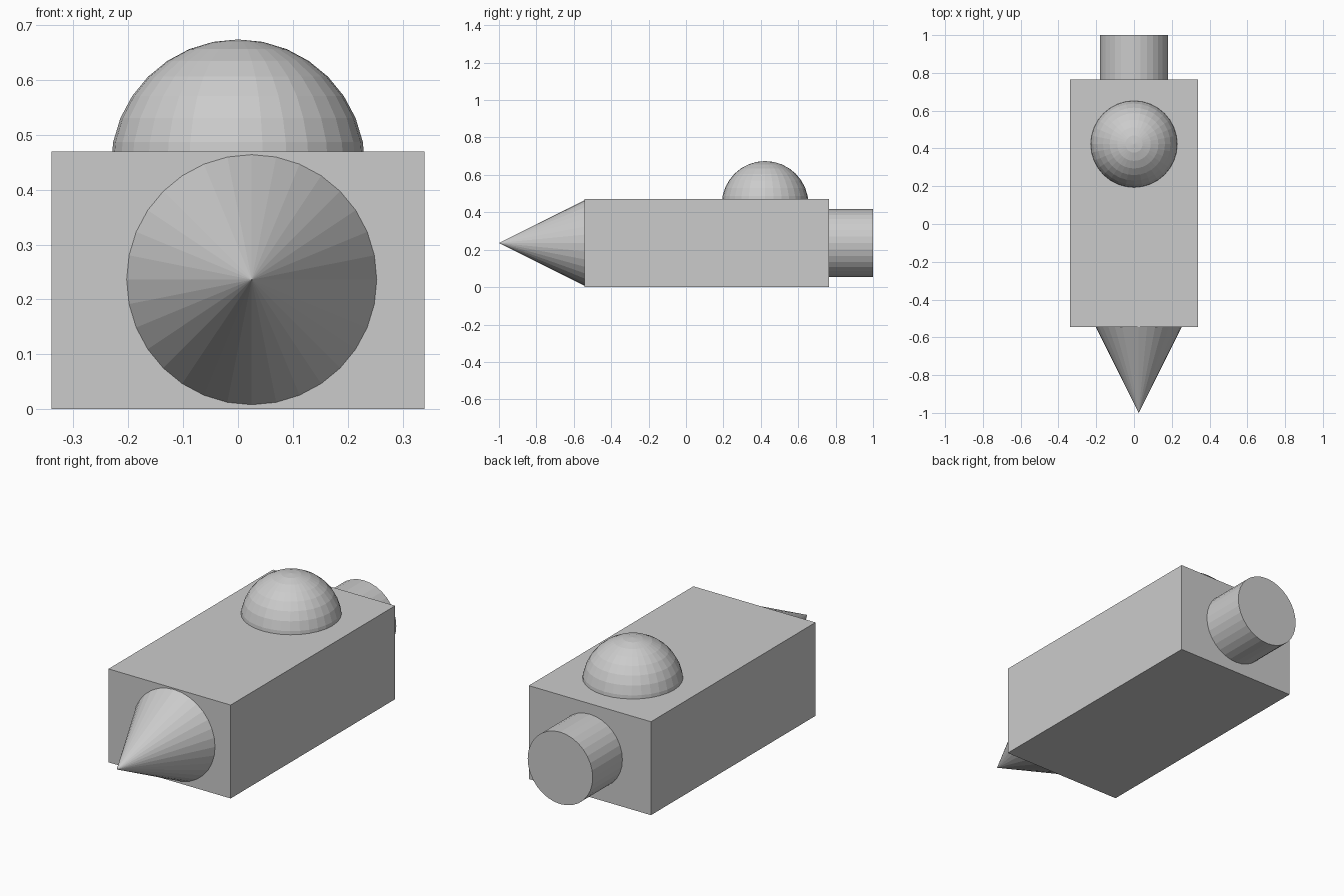
import bpy
import math

if "Cube" in bpy.data.objects:
    bpy.data.objects.remove(bpy.data.objects["Cube"])

QUARTER = math.pi / 2
MID_Z = 0.236

# Main rectangular body
bpy.ops.mesh.primitive_cube_add(size=1, location=(0, 0.11, 0.235))
body = bpy.context.object
body.name = "body"
body.scale = (0.68, 1.308, 0.47)

# Pointed nose, slightly off centre, tip facing front
bpy.ops.mesh.primitive_cone_add(vertices=32, radius1=0.229, radius2=0, depth=0.458,
                                location=(0.025, -0.771, MID_Z), rotation=(QUARTER, 0, 0))
bpy.context.object.name = "nose_cone"

# Dome: sphere sunk into the top of the body
bpy.ops.mesh.primitive_uv_sphere_add(segments=32, ring_count=16, radius=0.232,
                                     location=(0, 0.423, 0.442))
bpy.context.object.name = "dome"

# Round stub at the back, partly sunk into the body
bpy.ops.mesh.primitive_cylinder_add(vertices=32, radius=0.181, depth=0.362,
                                    location=(0, 0.819, MID_Z), rotation=(QUARTER, 0, 0))
bpy.context.object.name = "rear_stub"
